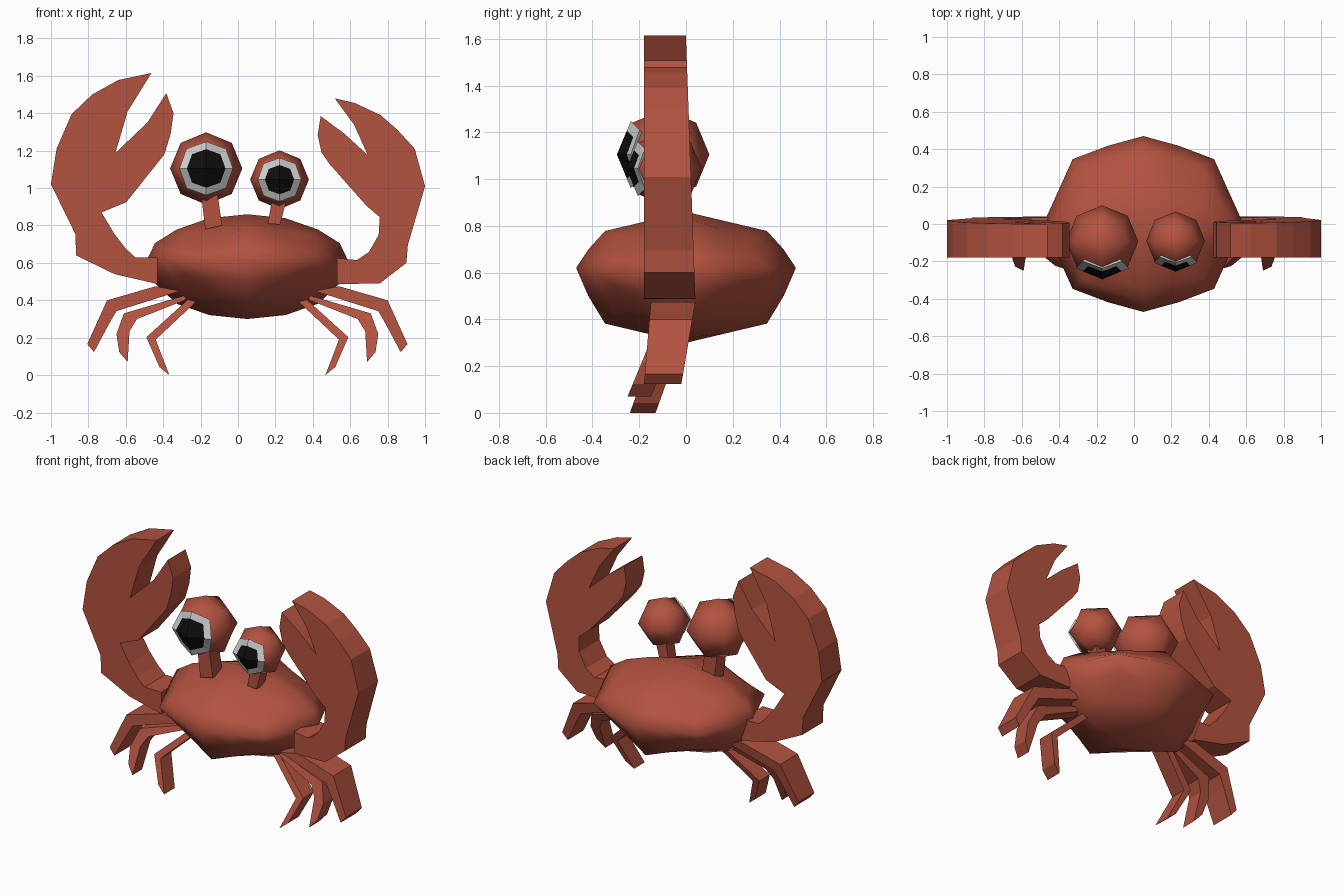
import bpy, bmesh
from mathutils import Vector

if "Cube" in bpy.data.objects:
    bpy.data.objects.remove(bpy.data.objects["Cube"])


def material(name, rgb):
    m = bpy.data.materials.new(name)
    m.diffuse_color = (*rgb, 1)
    m.use_nodes = True
    m.node_tree.nodes["Principled BSDF"].inputs["Base Color"].default_value = m.diffuse_color
    return m


RED = material("shell_red", (0.45, 0.085, 0.05))
WHITE = material("eye_white", (0.6, 0.6, 0.6))
BLACK = material("pupil_black", (0.004, 0.004, 0.004))
MIRROR_X = 0.05  # the body is slightly off centre


def finish(name, bm, mat, smooth=False, recalc=True):
    if recalc:
        bmesh.ops.recalc_face_normals(bm, faces=bm.faces)
    for f in bm.faces:
        f.smooth = smooth
    me = bpy.data.meshes.new(name)
    bm.to_mesh(me)
    bm.free()
    me.materials.append(mat)
    ob = bpy.data.objects.new(name, me)
    bpy.context.collection.objects.link(ob)
    return ob


def faceted_ball():
    """Cube cut once per side, pushed out to a ball with flattened corners."""
    bm = bmesh.new()
    bmesh.ops.create_cube(bm, size=2)
    bmesh.ops.subdivide_edges(bm, edges=bm.edges[:], cuts=1, use_grid_fill=True)
    for v in bm.verts:
        corner = min(abs(c) for c in v.co) > 0.5
        v.co = v.co.normalized() * (0.86 if corner else 1)
    return bm


def prism(name, outline, depth):
    """Extrude an x-z outline in y; depth(x, z) gives front and back y."""
    bm = bmesh.new()
    front = [bm.verts.new((x, depth(x, z)[0], z)) for x, z in outline]
    back = [bm.verts.new((x, depth(x, z)[1], z)) for x, z in outline]
    bm.faces.new(front)
    bm.faces.new(back[::-1])
    n = len(outline)
    for i in range(n):
        j = (i + 1) % n
        bm.faces.new((front[i], back[i], back[j], front[j]))
    # triangulate so concave outlines stay exact
    bm.normal_update()
    bmesh.ops.triangulate(bm, faces=[f for f in bm.faces if len(f.verts) > 4],
                          ngon_method='EAR_CLIP')
    return finish(name, bm, RED)


# Body shell
bm = faceted_ball()
bmesh.ops.subdivide_edges(bm, edges=bm.edges[:], cuts=1, use_grid_fill=True)
for v in bm.verts:
    if abs(v.co.y) < 0.01:
        v.co.normalize()
    x, y, z = v.co
    lift = 0.04 * max(0, 1 - abs(z) / 0.7)
    v.co = (MIRROR_X + 0.535 * x, max(-0.47, min(0.47, 0.49 * y)), 0.58 + 0.28 * z + lift)
finish("body", bm, RED, True)


# Claws: a big one on the left, a smaller one on the right, thinner to the top
def claw_depth(x, z):
    return (-0.18, 0.04 - 0.036 * (z - 0.49))


prism("left_claw", [
    (-.43, .487), (-.66, .54), (-.865, .64), (-.87, .755), (-1.0, 1.02), (-.97, 1.21),
    (-.89, 1.395), (-.78, 1.50), (-.64, 1.578), (-.463, 1.615), (-.59, 1.41),
    (-.656, 1.187), (-.485, 1.35), (-.383, 1.508), (-.345, 1.40), (-.36, 1.29),
    (-.394, 1.18), (-.597, .925), (-.73, .87), (-.66, .754), (-.603, .68),
    (-.55, .63), (-.43, .63)], claw_depth)
prism("right_claw", [
    (.53, .487), (.758, .49), (.90, .60), (.908, .695), (1.0, 1.01), (.945, 1.21),
    (.854, 1.31), (.763, 1.39), (.624, 1.455), (.517, 1.48), (.62, 1.34),
    (.694, 1.176), (.57, 1.29), (.442, 1.385), (.426, 1.283), (.447, 1.19),
    (.49, 1.128), (.688, .904), (.758, .845), (.752, .75), (.70, .658),
    (.635, .615), (.53, .626)], claw_depth)

# Legs: outline, then front and back y at the root and at the tip
LEGS = {
    "outer_leg": ([(-.44, .475), (-.70, .40), (-.806, .166), (-.77, .123), (-.69, .273),
                   (-.65, .342), (-.31, .45)], (-.15, .04), (-.18, -.02)),
    "middle_leg": ([(-.26, .433), (-.61, .33), (-.65, .22), (-.635, .123), (-.59, .07),
                    (-.58, .235), (-.54, .30), (-.285, .40)], (-.10, .01), (-.25, -.15)),
    "inner_leg": ([(-.25, .42), (-.49, .203), (-.42, .043), (-.367, .0), (-.44, .19),
                   (-.22, .396)], (-.09, .02), (-.24, -.13)),
}
for name, (outline, root, tip) in LEGS.items():
    top, low = max(p[1] for p in outline), min(p[1] for p in outline)

    def leg_depth(x, z):
        t = (top - z) / (top - low)
        return [a + (b - a) * t for a, b in zip(root, tip)]

    prism("left_" + name, outline, leg_depth)
    prism("right_" + name, [(2 * MIRROR_X - x, z) for x, z in outline], leg_depth)


# Eyes: ball, with a slightly raised white rim and pupil over its front face
RIM = [Vector((x, -1, z)).normalized() * (0.9 if x * z else 1) for x, z in
       ((1, 0), (1, 1), (0, 1), (-1, 1), (-1, 0), (-1, -1), (0, -1), (1, -1))]
FRONT = Vector((0, -1, 0))


def eye(side, centre, r, pupil):
    c = Vector(centre)
    bm = faceted_ball()
    for v in bm.verts:
        v.co = c + v.co * r
    finish(side + "_eyeball", bm, RED, True)

    bm = bmesh.new()
    inner = [FRONT.lerp(p, pupil) * 1.05 for p in RIM]
    loops = [[bm.verts.new(c + p * r) for p in ring] for ring in
             ([p * 0.95 for p in RIM], [p * 1.05 for p in RIM], inner)]
    for a, b in zip(loops, loops[1:]):
        for i in range(8):
            j = (i + 1) % 8
            bm.faces.new((a[i], b[i], b[j], a[j])).normal_flip()
    finish(side + "_eye_white", bm, WHITE, recalc=False)

    bm = bmesh.new()
    ring = [bm.verts.new(c + p * r) for p in inner]
    tip = bm.verts.new(c + FRONT * r * 1.05)
    for i in range(8):
        bm.faces.new((tip, ring[i], ring[(i + 1) % 8]))
    finish(side + "_pupil", bm, BLACK, recalc=False)


eye("left", (-.17, -.093, 1.105), .193, .72)
eye("right", (.222, -.09, 1.045), .157, .67)

# Eye stalks
prism("left_eye_stalk", [(-.195, .95), (-.175, .78), (-.085, .80), (-.11, .97)],
      lambda x, z: (-.14, -.04))
prism("right_eye_stalk", [(.18, .93), (.16, .81), (.225, .805), (.255, .92)],
      lambda x, z: (-.13, -.05))
